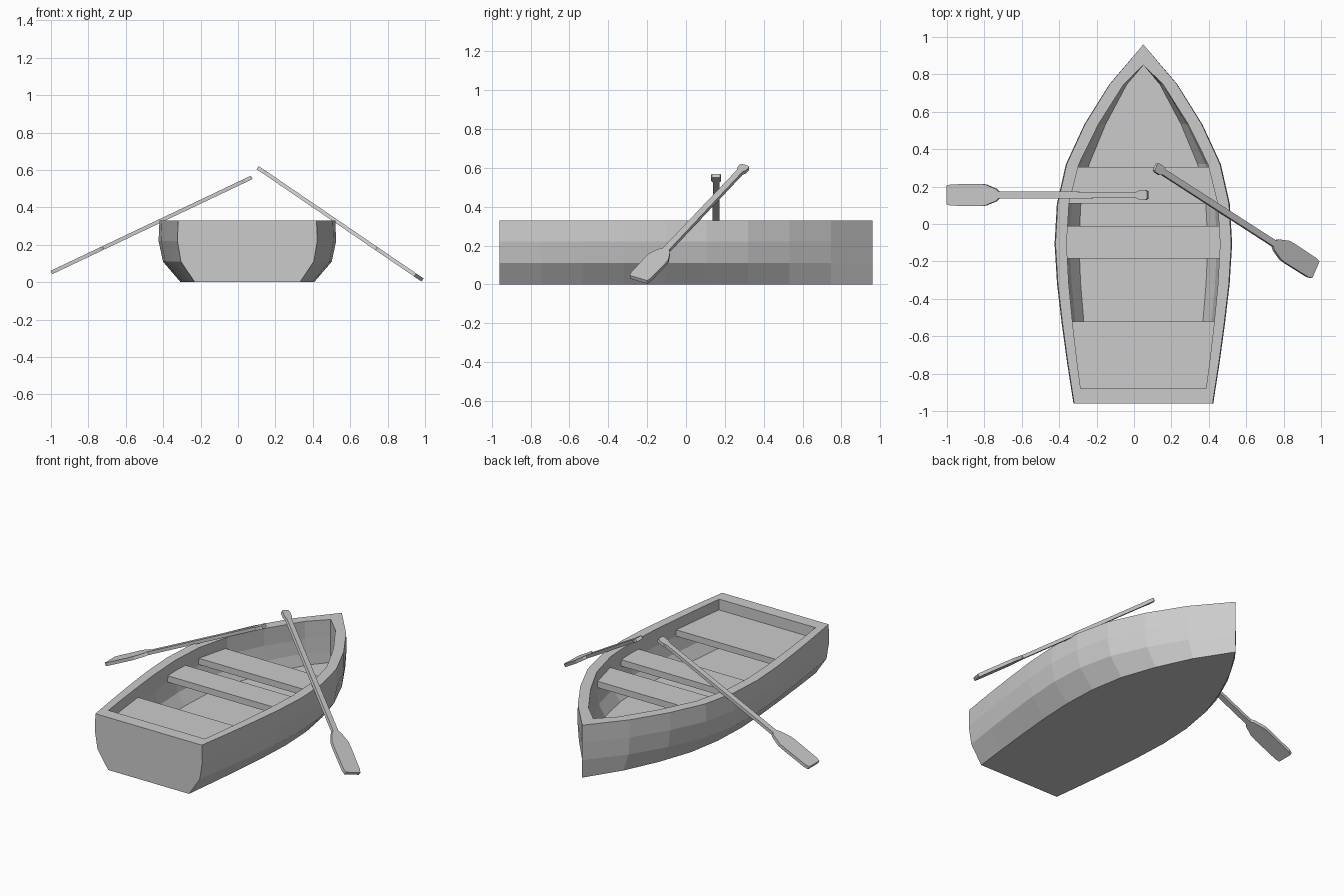
import bpy, bmesh
from mathutils import Vector

if "Cube" in bpy.data.objects:
    bpy.data.objects.remove(bpy.data.objects["Cube"])

CX = 0.05  # hull centre line
YS = [-0.96 + i * 1.92 / 9 for i in range(10)]
W_OUT = [0.37, 0.403, 0.432, 0.457, 0.47, 0.458, 0.41, 0.312, 0.18, 0]
W_IN = [0.335, 0.353, 0.378, 0.399, 0.41, 0.398, 0.345, 0.24, 0.105, 0]
Y_IN = [-0.88] + YS[1:9] + [0.85]


def finish(bm, name):
    bmesh.ops.remove_doubles(bm, verts=bm.verts, dist=0.0005)
    bmesh.ops.recalc_face_normals(bm, faces=bm.faces)
    me = bpy.data.meshes.new(name)
    bm.to_mesh(me)
    bm.free()
    ob = bpy.data.objects.new(name, me)
    bpy.context.collection.objects.link(ob)
    return ob


def loft(bm, rings, closed):
    """Quads between successive rings of vertices."""
    n = len(rings[0])
    for a, b in zip(rings, rings[1:]):
        for i in range(n if closed else n - 1):
            j = (i + 1) % n
            bm.faces.new((a[i], a[j], b[j], b[i]))


def skin(bm, ys, widths, section):
    """Open-topped hull skin with a flat stern; section is (width ratio, z) from keel up."""
    prof = [(-r, z) for r, z in reversed(section)] + section
    rings = [[bm.verts.new((CX + r * w, y, z)) for r, z in prof] for y, w in zip(ys, widths)]
    loft(bm, rings, False)
    bm.faces.new(rings[0])
    return rings


# hull: outer skin, inner skin and the flat rim joining them
bm = bmesh.new()
outer = skin(bm, YS, W_OUT, [(0.76, 0), (0.96, 0.11), (1.01, 0.22), (1, 0.33)])
inner = skin(bm, Y_IN, W_IN, [(0.84, 0.06), (0.96, 0.13), (1.01, 0.22), (1, 0.33)])
for k in (0, -1):
    loft(bm, [[r[k] for r in outer], [r[k] for r in inner]], False)
bm.faces.new((outer[0][0], outer[0][-1], inner[0][-1], inner[0][0]))
finish(bm, "hull")


def inner_width(y):
    for i in range(9):
        if y <= Y_IN[i + 1]:
            t = (y - Y_IN[i]) / (Y_IN[i + 1] - Y_IN[i])
            return W_IN[i] + t * (W_IN[i + 1] - W_IN[i])


# seats: planks tapered to meet the hull sides
def seat(name, y0, y1, top=0.262, thick=0.04):
    bm = bmesh.new()
    rings = []
    for y in (y0, y1):
        w = inner_width(y) + 0.012
        rings.append([bm.verts.new((CX + sx * w, y, z)) for sx, z in
                      ((-1, top - thick), (1, top - thick), (1, top), (-1, top))])
    loft(bm, rings, True)
    bm.faces.new(rings[0])
    bm.faces.new(rings[1])
    finish(bm, name)


seat("stern_seat", -0.88, -0.52)
seat("middle_seat", -0.185, -0.01)
seat("bow_seat", 0.11, 0.305)

# oars: flat profile (fraction of length, half width) from grip to blade tip
OAR = [(0, 0.02), (0.008, 0.026), (0.036, 0.026), (0.052, 0.017), (0.742, 0.018),
       (0.757, 0.033), (0.81, 0.057), (0.84, 0.059), (0.98, 0.057), (1, 0.05)]


def oar(name, start, end, half_thick=0.01):
    start, end = Vector(start), Vector(end)
    d = end - start
    n = Vector((-d.z, 0, d.x)).normalized()
    w = n.cross(d).normalized()
    bm = bmesh.new()
    rings = [[bm.verts.new(start + d * t + w * h * a + n * half_thick * b)
              for a, b in ((-1, -1), (1, -1), (1, 1), (-1, 1))] for t, h in OAR]
    loft(bm, rings, True)
    bm.faces.new(rings[0])
    bm.faces.new(rings[-1])
    finish(bm, name)


oar("left_oar", (0.073, 0.155, 0.56), (-0.997, 0.155, 0.052))
oar("right_oar", (0.113, 0.305, 0.607), (0.967, -0.245, 0.025))
